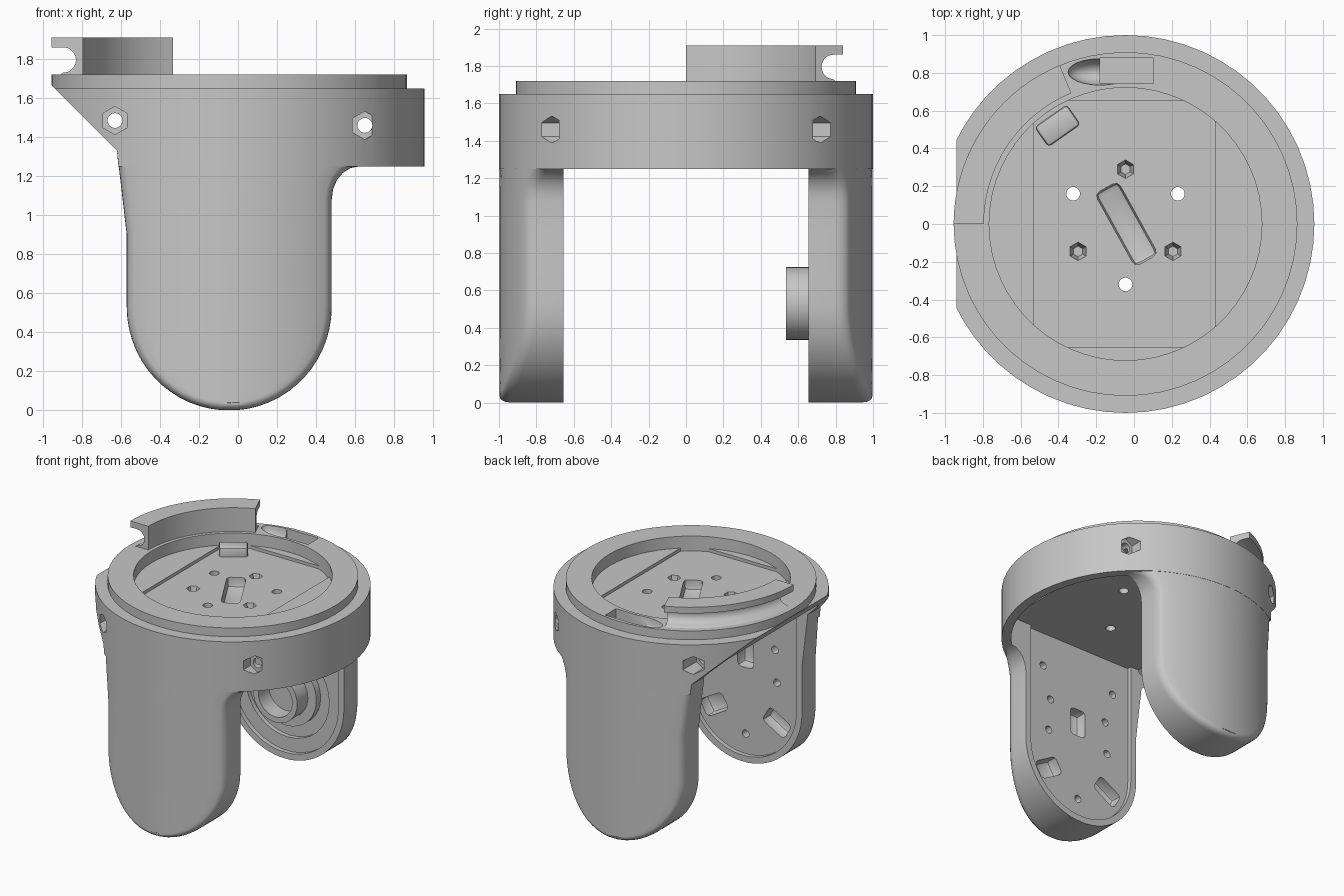
import bpy, bmesh, math
from mathutils import Matrix, Vector

cube = bpy.data.objects.get("Cube")
if cube:
    bpy.data.objects.remove(cube)

CX = -0.045      # axis of the ring
HUB_Z = 0.53     # axis of the hub and leg ends
FLOOR = 1.6      # top of the sunken floor
CEILING = 1.48   # underside of the floor

grey = bpy.data.materials.new("matte_grey")
grey.use_nodes = True
grey.diffuse_color = (0.57, 0.57, 0.57, 1)
grey.node_tree.nodes["Principled BSDF"].inputs["Base Color"].default_value = grey.diffuse_color


def to_object(name, bm):
    bmesh.ops.recalc_face_normals(bm, faces=bm.faces)
    mesh = bpy.data.meshes.new(name)
    bm.to_mesh(mesh)
    bm.free()
    mesh.materials.append(grey)
    obj = bpy.data.objects.new(name, mesh)
    bpy.context.collection.objects.link(obj)
    return obj


def lathe(name, profile, start=0, sweep=360, steps=60):
    """Spin a closed (radius, z) profile round the ring axis."""
    bm = bmesh.new()
    a = math.radians(start)
    verts = [bm.verts.new((r * math.cos(a), r * math.sin(a), z)) for r, z in profile]
    edges = [bm.edges.new((v, verts[i - 1])) for i, v in enumerate(verts)]
    edges = [e for e in edges if any(v.co.xy.length > 1e-5 for v in e.verts)]
    bmesh.ops.spin(bm, geom=edges, cent=(0, 0, 0), axis=(0, 0, 1),
                   angle=math.radians(sweep), steps=steps)
    bmesh.ops.remove_doubles(bm, verts=bm.verts, dist=1e-4)
    bmesh.ops.delete(bm, geom=[e for e in bm.edges if not e.link_faces], context='EDGES')
    bmesh.ops.holes_fill(bm, edges=[e for e in bm.edges if e.is_boundary])
    bmesh.ops.translate(bm, verts=bm.verts, vec=(CX, 0, 0))
    return to_object(name, bm)


def box(name, center, size, rot=None, bevel=0):
    bm = bmesh.new()
    bmesh.ops.create_cube(bm, size=1)
    bmesh.ops.scale(bm, verts=bm.verts, vec=size)
    if bevel:
        bmesh.ops.bevel(bm, geom=bm.edges[:], offset=bevel, segments=2,
                        affect='EDGES', profile=0.5)
    bm.transform(Matrix.Translation(center) @ (rot or Matrix()))
    return to_object(name, bm)


def rod(name, center, radius, length, axis='Z', sides=24, taper=1):
    bm = bmesh.new()
    bmesh.ops.create_cone(bm, cap_ends=True, segments=sides, radius1=radius * taper,
                          radius2=radius, depth=length)
    rot = Matrix.Rotation(math.pi / 2, 4, 'X') if axis == 'Y' else Matrix()
    bm.transform(Matrix.Translation(center) @ rot)
    return to_object(name, bm)


def cut(obj, cutters):
    for c in cutters:
        mod = obj.modifiers.new("cut", 'BOOLEAN')
        mod.operation, mod.solver, mod.object = 'DIFFERENCE', 'EXACT', c
        bpy.context.view_layer.update()
        mesh = bpy.data.meshes.new_from_object(
            obj.evaluated_get(bpy.context.evaluated_depsgraph_get()))
        obj.modifiers.clear()
        obj.data = mesh
        bpy.data.objects.remove(c)


# Stepped ring with a ledge round the floor
body = lathe("ring_body", [(0, 1.25), (1, 1.25), (1, 1.65), (.91, 1.65), (.91, 1.72),
                           (.722, 1.72), (.722, FLOOR + .025), (0, FLOOR + .025)])

# Sloped side, hollow underside, leg panel tops and sunken floor
bm = bmesh.new()
ramp = [bm.verts.new((x, -1.2, z)) for x, z in
        [(-.62, 1.33), (-1.1, 1.81), (-1.1, 1.1), (-.595, 1.1)]]
out = bmesh.ops.extrude_face_region(bm, geom=[bm.faces.new(ramp)])
bmesh.ops.translate(bm, vec=(0, 2.4, 0),
                    verts=[v for v in out["geom"] if isinstance(v, bmesh.types.BMVert)])
hollow = rod("hollow", (CX, 0, CEILING - .16), .93, .32, sides=60)
cut(hollow, [box("hollow_side", (0, s * 1.155, 1.3), (3, 1, 1)) for s in (-1, 1)])
cutters = [to_object("ramp_cut", bm), hollow,
           box("panel_cut", (CX, 0, CEILING - .16), (.95, 1.38, .32)),
           box("floor_cut", (-.05, 0, FLOOR + .05), (.96, 1.31, .1))]
# keep the floor recess inside the round opening
round_rim = lathe("rim_trim", [(.722, 1.5), (1.2, 1.5), (1.2, 1.8), (.722, 1.8)])
cut(cutters[-1], [round_rim])

# Floor: round through holes alternate with blind tapered hexagonal pockets
for i in range(6):
    a = math.radians(30 + 60 * i)
    if i % 2:
        cutters.append(rod("nut_pocket", (CX + .29 * math.cos(a), .29 * math.sin(a), FLOOR),
                           .07, .18, sides=6, taper=.4))
    else:
        cutters.append(rod("floor_hole", (CX + .32 * math.cos(a), .32 * math.sin(a), 1.5), .036, .4))
cutters.append(box("slot_cut", (-.04, 0, FLOOR), (.14, .44, .16),
                   Matrix.Rotation(math.radians(29), 4, 'Z'), .03))

# Screw holes through the ring with hexagonal ends
for x, z in ((-.63, 1.485), (.65, 1.46)):
    cutters.append(rod("screw_hole", (x, 0, z), .038, 2.4, 'Y'))
    for s in (-1, 1):
        cutters.append(rod("screw_head", (x, s * .91, z), .072, .46, 'Y', 6))

# Cable trough in the back of the rim
cutters.append(box("trough_cut", (-.04, .812, 1.7), (.28, .135, .24)))
bm = bmesh.new()
bmesh.ops.create_uvsphere(bm, u_segments=24, v_segments=12, radius=1)
bm.transform(Matrix.Translation((-.18, .805, 1.72)) @ Matrix.Diagonal((.17, .07, .1, 1)))
cutters.append(to_object("trough_end", bm))
cut(body, cutters)

# Curved guide wall with a round outer groove
groove = [(.85 + .065 * math.cos(a), 1.795 + .065 * math.sin(a))
          for a in (math.radians(90 + 18 * i) for i in range(11))]
wall = lathe("guide_wall", [(.75, 1.71), (.75, 1.91), (.91, 1.91), (.91, 1.86)]
             + groove + [(.88, 1.71)], start=112.5, sweep=67.5, steps=18)

# Small raised block on the floor
block = box("floor_block", (-.405, .52, FLOOR + .01), (.21, .13, .12),
            Matrix.Rotation(math.radians(35), 4, 'Z'), .02)


def leg(name, side):
    """Rounded leg whose outer face follows the ring, with a sunken inner panel."""
    rows = [(1.33, -.62, .62), (1.25, -.612, .62)]
    for i in range(1, 6):                                  # fillet under the ring
        a = math.radians(18 * i)
        z = 1.25 - .17 * (1 - math.cos(a))
        rows.append((z, -.57 - .05 * (z - .9) / .43, .62 - .14 * math.sin(a)))
    rows += [(z, -.57, .48) for z in (.9, .7)]
    for i in range(15):                                    # round lower end
        a = math.radians(6.1 * i)
        rows.append((HUB_Z - .53 * math.sin(a), CX - .525 * math.cos(a), CX + .525 * math.cos(a)))
    outline = [Vector((r, z)) for z, l, r in rows] + [Vector((l, z)) for z, l, r in reversed(rows)]
    n, total = len(rows), len(outline)

    def inset(d):
        pts = []
        for i, p in enumerate(outline):
            t = outline[min(i + 1, total - 1)] - outline[max(i - 1, 0)]
            nrm = Vector((t.y, -t.x)).normalized()
            if i in (0, total - 1):
                nrm = Vector((-1 if i == 0 else 1, 0))
            pts.append(p + nrm * d)
        return pts

    def surf(x):
        return math.sqrt(.998 ** 2 - (x - CX) ** 2)

    bm = bmesh.new()
    loops = []
    panel = [(max(-.52, min(.43, p.x)), p.y if 0 < i < total - 1 else 1.33)
             for i, p in enumerate(inset(.05))]
    for y in (.69, .655):                                  # straight-sided sunken panel
        loops.append([bm.verts.new((x, side * y, z)) for x, z in panel])
    loops.append([bm.verts.new((p.x, side * .655, p.y)) for p in outline])
    for i in range(5):                                     # rounded outer edge
        a = math.radians(22.5 * i)
        d, drop = .035 * (1 - math.cos(a)), .05 * (1 - math.sin(a))
        loops.append([bm.verts.new((p.x, side * (surf(p.x) - drop), p.y)) for p in inset(d)])
    for a, b in zip(loops, loops[1:]):
        for i in range(total - 1):
            bm.faces.new((a[i], a[i + 1], b[i + 1], b[i]))
    bm.faces.new(loops[0])
    # Outer skin
    last, grid, cols = loops[-1], [], 16
    for i in range(n - 1):
        r, l = last[i], last[total - 1 - i]
        mid = []
        for k in range(1, cols):
            p = r.co.lerp(l.co, k / cols)
            mid.append(bm.verts.new((p.x, side * surf(p.x), p.z)))
        grid.append([r] + mid + [l])
    for a, b in zip(grid, grid[1:]):
        for k in range(cols):
            bm.faces.new((a[k], a[k + 1], b[k + 1], b[k]))
    bm.faces.new(grid[-1] + [last[n], last[n - 1]])
    bm.faces.new([lp[0] for lp in loops] + grid[0][1:-1] + [lp[-1] for lp in reversed(loops)])
    return to_object(name, bm)


front_leg, back_leg = leg("front_leg", -1), leg("back_leg", 1)

# Front leg: bolt holes and three rounded slots
cutters = []
for x, z in [(s * h, v) for s in (-1, 1) for h, v in ((.26, .95), (.33, 1.21))]:
    cutters.append(rod("bolt_hole", (CX + x, -.7, z), .03, .16, 'Y', 12))
for i in range(3):
    a, b = (math.radians(120 * i + o) for o in (30, 90))
    cutters.append(rod("bolt_hole", (CX + .32 * math.cos(a), -.7, HUB_Z + .32 * math.sin(a)),
                       .03, .16, 'Y', 12))
    cutters.append(box("slot", (CX + .32 * math.cos(b), -.7, HUB_Z + .32 * math.sin(b)),
                       (.22, .16, .14), Matrix.Rotation(-b, 4, 'Y'), .03))
cut(front_leg, cutters)

# Back leg: round recess with a hollow hub
cut(back_leg, [rod("hub_recess", (CX, .69, HUB_Z), .37, .07, 'Y', 32)])
hub = rod("hub", (CX, .645, HUB_Z), .195, .22, 'Y', 40)
cut(hub, [rod("hub_bore", (CX, .55, HUB_Z), .15, .24, 'Y', 40)])
collar = rod("hub_collar", (CX, .7, HUB_Z), .27, .06, 'Y', 32)
cut(collar, [rod("collar_bore", (CX, .7, HUB_Z), .19, .2, 'Y', 32)])

# Smooth the curved parts, keep the edges sharp
bpy.ops.object.select_all(action='DESELECT')
for o in (body, wall, block, front_leg, back_leg, hub, collar):
    o.select_set(True)
bpy.context.view_layer.objects.active = body
bpy.ops.object.shade_smooth_by_angle(angle=math.radians(30))
